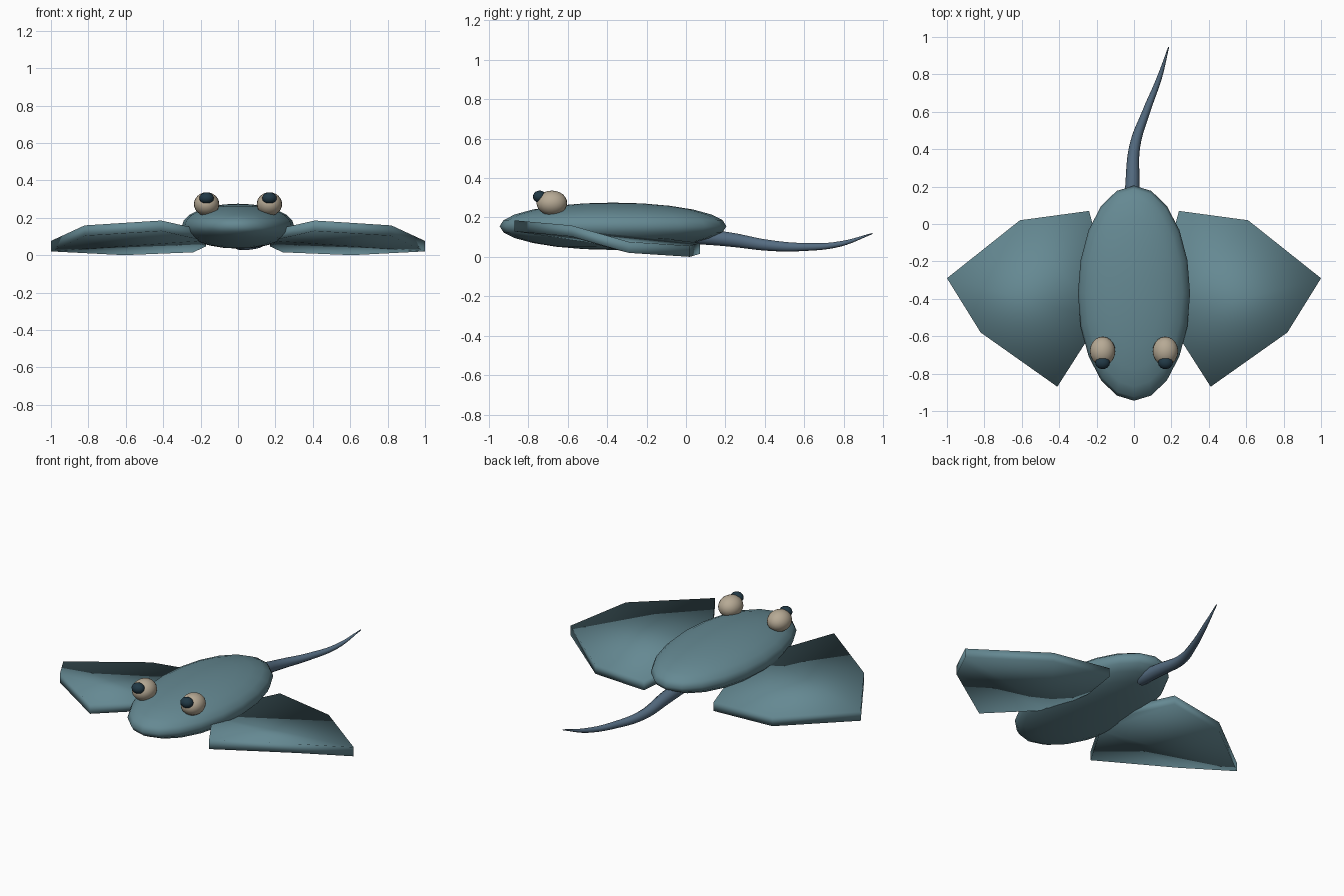
import bpy, bmesh

if "Cube" in bpy.data.objects:
    bpy.data.objects.remove(bpy.data.objects["Cube"])


def material(name, rgb):
    m = bpy.data.materials.new(name)
    m.diffuse_color = (*rgb, 1)
    m.use_nodes = True
    m.node_tree.nodes["Principled BSDF"].inputs["Base Color"].default_value = m.diffuse_color
    return m


SKIN = material("skin", (0.13, 0.25, 0.29))
TAIL = material("tail_skin", (0.09, 0.15, 0.22))
EYE = material("eye", (0.47, 0.40, 0.30))
PUPIL = material("pupil", (0.015, 0.04, 0.06))


def ellipsoid(name, center, radii, mat, segments=20, rings=12):
    bpy.ops.mesh.primitive_uv_sphere_add(segments=segments, ring_count=rings, radius=1, location=center)
    ob = bpy.context.object
    ob.name = name
    ob.scale = radii
    bpy.ops.object.transform_apply(location=False, rotation=False, scale=True)
    bpy.ops.object.shade_smooth()
    ob.data.materials.append(mat)
    return ob


def wing(name, side):
    # outline starting at the front root, running out to the tip and back
    outline = [(0.18, -0.51, 0.105), (0.41, -0.87, 0.157), (0.82, -0.58, 0.131),
               (1.0, -0.29, 0.048), (0.61, 0.02, 0.028), (0.24, 0.07, 0.043),
               (0.17, -0.2, 0.075)]
    half = 0.028
    bm = bmesh.new()
    top = [bm.verts.new((side * x, y, z + half)) for x, y, z in outline]
    low = [bm.verts.new((side * x, y, z - half)) for x, y, z in outline]
    n = len(outline)
    for i in range(1, n - 1):
        bm.faces.new((top[0], top[i], top[i + 1]))
        bm.faces.new((low[0], low[i + 1], low[i]))
    for i in range(n):
        j = (i + 1) % n
        bm.faces.new((top[i], low[i], low[j], top[j]))
    bmesh.ops.recalc_face_normals(bm, faces=bm.faces)
    for f in bm.faces:
        f.smooth = True
    me = bpy.data.meshes.new(name)
    bm.to_mesh(me)
    bm.free()
    me.materials.append(SKIN)
    bpy.context.collection.objects.link(bpy.data.objects.new(name, me))


# Flattened body
ellipsoid("body", (0, -0.37, 0.155), (0.3, 0.575, 0.12), SKIN)

# Wings, eyes and pupils on both sides
for label, s in (("right", 1), ("left", -1)):
    wing(label + "_wing", s)
    ellipsoid(label + "_eye", (s * 0.168, -0.68, 0.273), (0.068, 0.078, 0.063), EYE)
    ellipsoid(label + "_pupil", (s * 0.168, -0.742, 0.305), (0.039, 0.034, 0.031), PUPIL, 16, 10)

# Tapering curved tail: x, y, z, radius
path = [(-0.01, 0.05, 0.105, 0.042), (-0.008, 0.22, 0.088, 0.038),
        (0.005, 0.42, 0.058, 0.029), (0.065, 0.6, 0.05, 0.021),
        (0.135, 0.78, 0.065, 0.014), (0.185, 0.945, 0.118, 0.003)]
curve = bpy.data.curves.new("tail", 'CURVE')
curve.dimensions = '3D'
curve.bevel_depth = 1
curve.bevel_resolution = 3
curve.resolution_u = 6
curve.use_fill_caps = True
spline = curve.splines.new('BEZIER')
spline.bezier_points.add(len(path) - 1)
for p, (x, y, z, r) in zip(spline.bezier_points, path):
    p.co = (x, y, z)
    p.radius = r
    p.handle_left_type = p.handle_right_type = 'AUTO'
curve.materials.append(TAIL)
bpy.context.collection.objects.link(bpy.data.objects.new("tail", curve))
